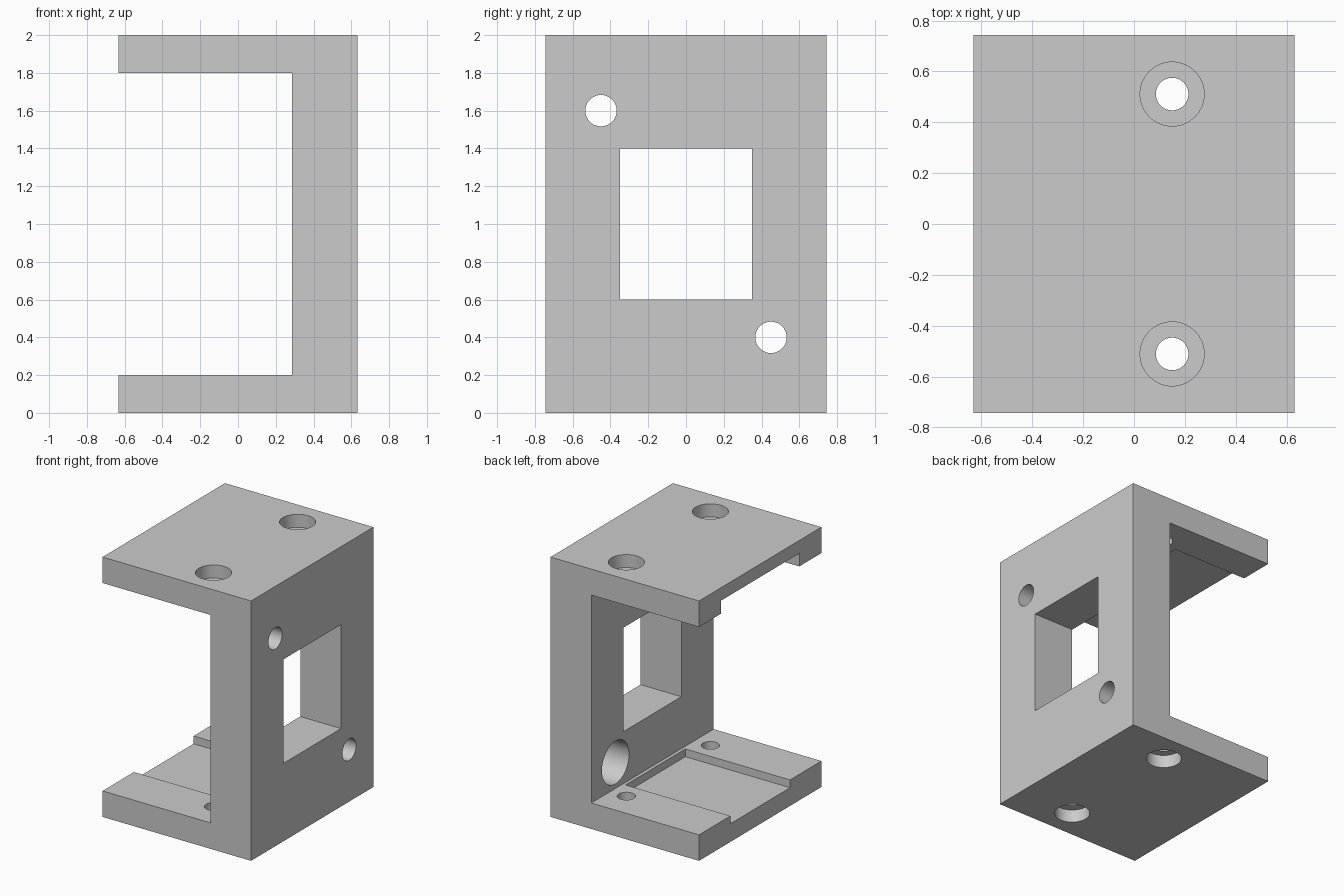
import bpy
import bmesh
import math
from mathutils import Matrix, Vector

if "Cube" in bpy.data.objects:
    bpy.data.objects.remove(bpy.data.objects["Cube"], do_unlink=True)

HX, HY, H = 0.632, 0.744, 2.0     # half width, half depth, height
WALL_X = 0.285                    # inner face of the upright wall
PLATE = 0.2                       # thickness of both plates
OVER = 0.1                        # cutter overshoot

grey = bpy.data.materials.new("plain grey")
grey.use_nodes = True
colour = (0.6, 0.6, 0.6, 1)
grey.diffuse_color = colour
grey.node_tree.nodes["Principled BSDF"].inputs["Base Color"].default_value = colour


def to_object(bm, name):
    bmesh.ops.recalc_face_normals(bm, faces=bm.faces)
    mesh = bpy.data.meshes.new(name)
    bm.to_mesh(mesh)
    bm.free()
    mesh.materials.append(grey)
    obj = bpy.data.objects.new(name, mesh)
    bpy.context.collection.objects.link(obj)
    return obj


def box(name, low, high):
    low, high = Vector(low), Vector(high)
    bm = bmesh.new()
    place = Matrix.Translation((low + high) / 2) @ Matrix.Diagonal((*(high - low), 1))
    bmesh.ops.create_cube(bm, size=1, matrix=place)
    return to_object(bm, name)


def cylinder(name, start, end, radius):
    start, end = Vector(start), Vector(end)
    axis = end - start
    place = Matrix.Translation((start + end) / 2) @ axis.to_track_quat('Z', 'Y').to_matrix().to_4x4()
    bm = bmesh.new()
    bmesh.ops.create_cone(bm, cap_ends=True, segments=64, radius1=radius,
                          radius2=radius, depth=axis.length, matrix=place)
    return to_object(bm, name)


# C-shaped body: profile extruded from front to back
profile = [(-HX, 0), (HX, 0), (HX, H), (-HX, H), (-HX, H - PLATE),
           (WALL_X, H - PLATE), (WALL_X, PLATE), (-HX, PLATE)]
bm = bmesh.new()
face = bm.faces.new([bm.verts.new((x, -HY, z)) for x, z in profile])
swept = bmesh.ops.extrude_face_region(bm, geom=[face])["geom"]
bmesh.ops.translate(bm, vec=(0, 2 * HY, 0),
                    verts=[v for v in swept if isinstance(v, bmesh.types.BMVert)])
bracket = to_object(bm, "bracket")

# Window in the wall and shallow pockets in both plates
cutters = [
    box("window_cutter", (WALL_X - OVER, -0.35, 0.6), (HX + OVER, 0.35, 1.4)),
    box("lower_pocket_cutter", (-HX - OVER, -0.363, PLATE - 0.06), (0.26, 0.363, PLATE + OVER)),
    box("upper_pocket_cutter", (-HX - OVER, -0.475, H - PLATE - OVER), (0.012, 0.475, H - 0.1)),
]

# Plate holes, counterbored from the outside
for y in (-0.511, 0.511):
    for outer, inward in ((0, 1), (H, -1)):
        out = outer - inward * OVER
        cutters.append(cylinder("plate_hole_cutter", (0.15, y, out),
                                (0.15, y, outer + inward * (PLATE + OVER)), 0.064))
        cutters.append(cylinder("plate_bore_cutter", (0.15, y, out),
                                (0.15, y, outer + inward * 0.1), 0.126))

# Wall holes, counterbored from the inside
for y, z in ((-0.45, 1.6), (0.45, 0.4)):
    cutters.append(cylinder("wall_hole_cutter", (WALL_X - OVER, y, z), (HX + OVER, y, z), 0.083))
    cutters.append(cylinder("wall_bore_cutter", (WALL_X - OVER, y, z), (WALL_X + 0.2, y, z), 0.165))

# Cut everything out, then drop the cutters
bpy.context.view_layer.objects.active = bracket
for cutter in cutters:
    cut = bracket.modifiers.new(cutter.name, 'BOOLEAN')
    cut.operation = 'DIFFERENCE'
    cut.solver = 'EXACT'
    cut.object = cutter
    bpy.ops.object.modifier_apply(modifier=cut.name)
    bpy.data.objects.remove(cutter, do_unlink=True)

# Smooth hole walls, sharp edges
bpy.ops.object.select_all(action='DESELECT')
bracket.select_set(True)
bpy.ops.object.shade_smooth_by_angle(angle=math.radians(30))
